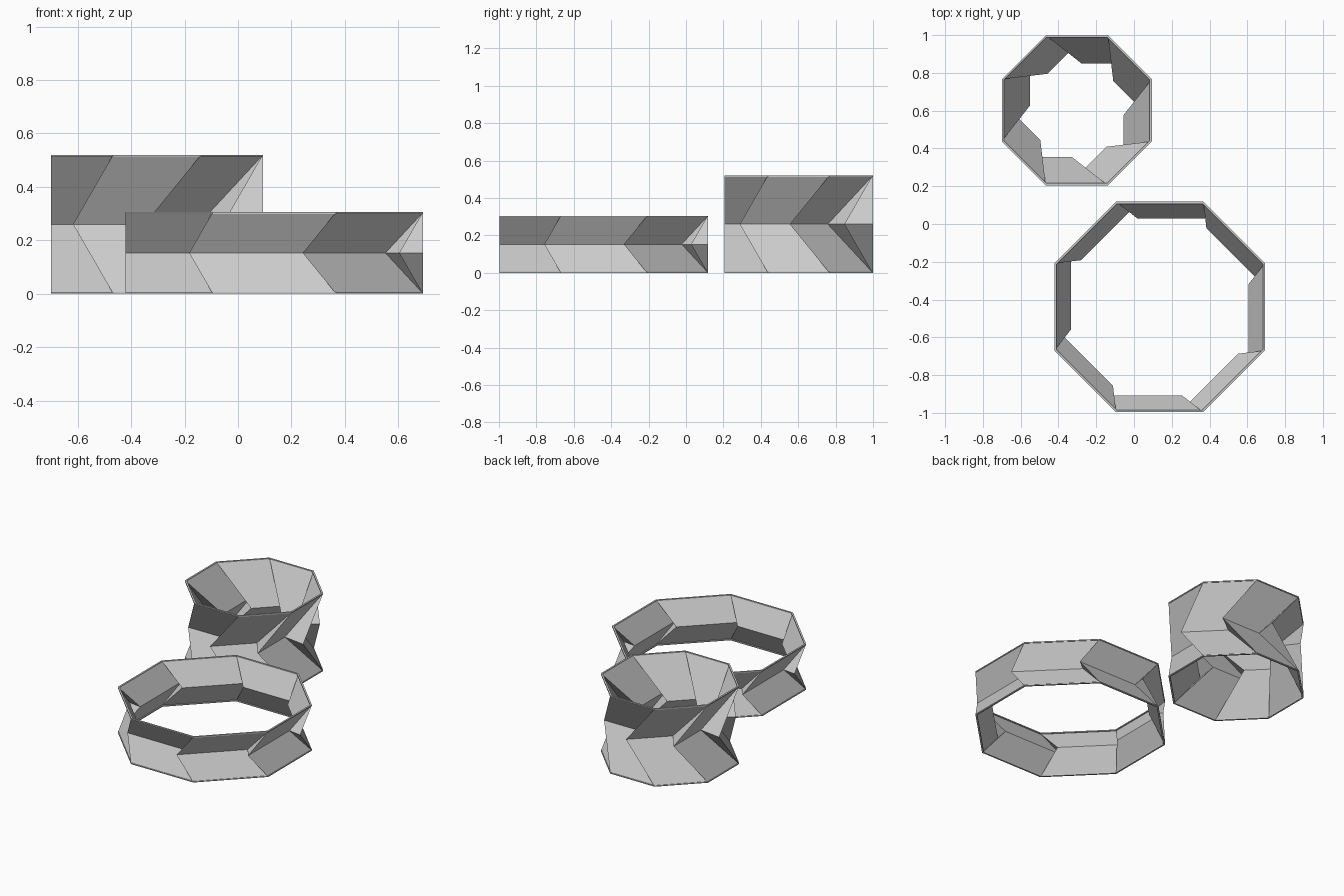
import bpy, math
from mathutils import Matrix, Vector

if "Cube" in bpy.data.objects:
    bpy.data.objects.remove(bpy.data.objects["Cube"])

SIDES = 8
paper = bpy.data.materials.new("paper_grey")
paper.diffuse_color = (0.6, 0.6, 0.6, 1)
paper.use_nodes = True
paper.node_tree.nodes["Principled BSDF"].inputs["Base Color"].default_value = paper.diffuse_color


def make(name, verts, faces, centre):
    mesh = bpy.data.meshes.new(name)
    mesh.from_pydata(verts, [], faces)
    mesh.materials.append(paper)
    mesh.update()
    ob = bpy.data.objects.new(name, mesh)
    ob.location = centre
    bpy.context.collection.objects.link(ob)


def pleated_ring(name, centre, apothem, height, depth, lip=0.007):
    """Octagonal bellows: each wall folds in to a waist, with a pleat between walls."""
    half = apothem * math.tan(math.pi / SIDES)
    r = apothem - depth
    verts, faces = [], []
    for i in range(SIDES):
        rot = Matrix.Rotation(i * math.tau / SIDES, 3, 'Z')
        wall = [(-half, -apothem, 0),                           # bottom corner
                (-half, -apothem, height),                      # top corner
                (-half - depth, -r, height / 2),                # waist start
                (half - 1.27 * depth, -r, height / 2)]          # waist end
        verts += [rot @ Vector(p) for p in wall]
        b, t, s, e = range(4 * i, 4 * i + 4)
        nb, nt, ns = [4 * ((i + 1) % SIDES) + k for k in range(3)]
        faces += [(b, nb, e, s), (s, e, nt, t),                 # lower and upper wall
                  (nb, ns, e), (e, ns, nt)]                     # pleat gussets
    make(name + "_walls", verts, faces, centre)

    # thin octagonal rims along the top and bottom edges
    for label, z in (("top", height - lip), ("bottom", 0)):
        verts, faces = [], []
        for i in range(SIDES):
            rot = Matrix.Rotation(i * math.tau / SIDES, 3, 'Z')
            k = (apothem - 0.011) / apothem
            for f, h in ((1, z), (1, z + lip), (k, z + lip), (k, z)):
                verts.append(rot @ Vector((-half * f, -apothem * f, h)))
            for j in range(4):
                n, m = 4 * ((i + 1) % SIDES), (j + 1) % 4
                faces.append((4 * i + j, n + j, n + m, 4 * i + m))
        make(f"{name}_{label}_rim", verts, faces, centre)


pleated_ring("wide_ring", (0.136, -0.439, 0), 0.557, 0.305, 0.088)
pleated_ring("tall_ring", (-0.303, 0.602, 0), 0.397, 0.52, 0.15)
